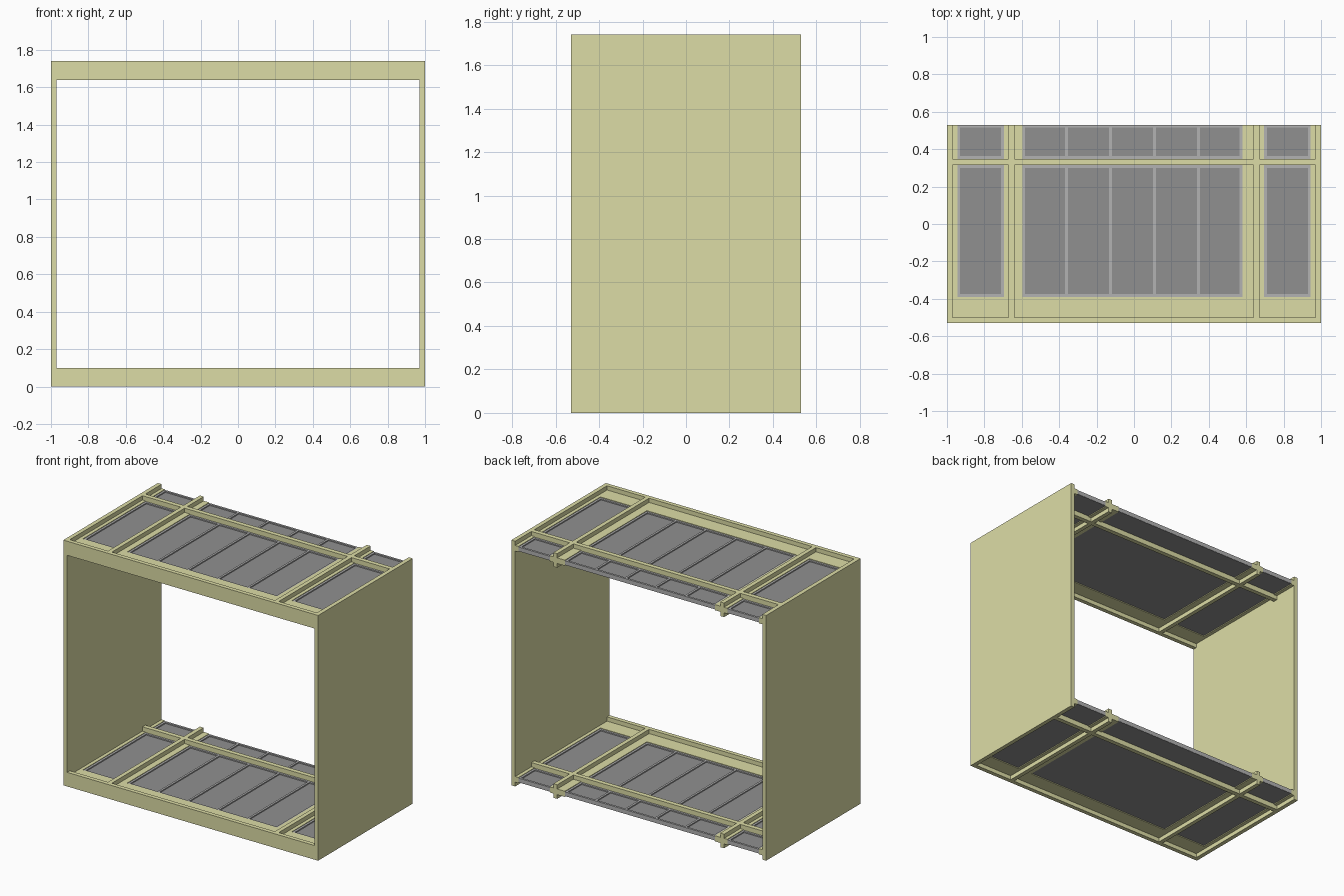
import bpy, bmesh
from mathutils import Vector

if "Cube" in bpy.data.objects:
    bpy.data.objects.remove(bpy.data.objects["Cube"])


def material(name, rgb):
    m = bpy.data.materials.new(name)
    m.diffuse_color = (*rgb, 1)
    m.use_nodes = True
    m.node_tree.nodes["Principled BSDF"].inputs["Base Color"].default_value = m.diffuse_color
    return m


WOOD = material("pale_wood", (0.72, 0.72, 0.38))
RIM = material("light_grey", (0.45, 0.45, 0.45))
PANE = material("dark_grey", (0.28, 0.28, 0.28))


def boxes(name, mat, spans):
    """One object made of boxes given as (x0, x1, y0, y1, z0, z1)."""
    bm = bmesh.new()
    for x0, x1, y0, y1, z0, z1 in spans:
        verts = bmesh.ops.create_cube(bm, size=1)["verts"]
        for v in verts:
            v.co = Vector(((x0 + x1) / 2 + v.co.x * (x1 - x0),
                           (y0 + y1) / 2 + v.co.y * (y1 - y0),
                           (z0 + z1) / 2 + v.co.z * (z1 - z0)))
    me = bpy.data.meshes.new(name)
    bm.to_mesh(me)
    bm.free()
    me.materials.append(mat)
    ob = bpy.data.objects.new(name, me)
    bpy.context.collection.objects.link(ob)
    return ob


def panel(name, x0, x1, y0, y1, z, fields):
    """Grey infill: dark slab with a raised rim and evenly spaced ribs."""
    w, lo, mid, hi = 0.015, z + 0.035, z + 0.058, z + 0.066
    boxes(name + "_pane", PANE, [(x0 + 0.002, x1 - 0.002, y0 + 0.002, y1 - 0.002, lo, mid)])
    bars = [(x0, x0 + w, y0, y1, lo + 0.001, hi), (x1 - w, x1, y0, y1, lo + 0.001, hi),
            (x0 + w, x1 - w, y0, y0 + w, lo + 0.001, hi),
            (x0 + w, x1 - w, y1 - w, y1, lo + 0.001, hi)]
    for i in range(1, fields):
        c = x0 + (x1 - x0) * i / fields
        bars.append((c - w / 2, c + w / 2, y0 + w, y1 - w, mid - 0.005, hi))
    boxes(name + "_rim", RIM, bars)


F, B = -0.53, 0.53            # front and back
H, T = 1.74, 0.1              # total height, deck height

# Side walls
for label, x0, x1 in (("left", -1, -0.97), ("right", 0.97, 1)):
    boxes(label + "_side_wall", WOOD, [(x0, x1, F, B, 0, H)])

# Two identical decks, bottom and top
for deck, z in (("bottom", 0), ("top", H - T)):
    f0, f1 = z + 0.03, z + 0.07    # ledge heights
    boxes(deck + "_front_rail", WOOD, [(-0.97, 0.97, F, -0.5, z, z + T)])
    boxes(deck + "_front_ledge", WOOD, [(-0.97, 0.97, -0.5, -0.39, f0, f1)])
    for label, x0, x1 in (("left", -0.97, -0.945), ("right", 0.945, 0.97)):
        boxes(f"{deck}_{label}_ledge", WOOD, [(x0, x1, -0.39, B, f0, f1)])

    # Plus-shaped dividers: upright web with side flanges
    for label, w0, w1, l0, l1 in (("left", -0.67, -0.64, -0.695, -0.597),
                                  ("right", 0.64, 0.67, 0.58, 0.695)):
        boxes(f"{deck}_{label}_divider", WOOD,
              [(w0, w1, -0.5, B, z, z + T),
               (l0, w0, -0.39, B, f0, f1), (w1, l1, -0.39, B, f0, f1)])

    # Cross beam near the back, between the walls and dividers
    boxes(deck + "_cross_beam", WOOD,
          [(a, b, 0.315, 0.348, z, z + T)
           for a, b in ((-0.97, -0.67), (-0.64, 0.64), (0.67, 0.97))])

    # Grey infill panels in front of and behind the cross beam
    for label, x0, x1, n in (("left", -0.945, -0.695, 1), ("middle", -0.597, 0.58, 5),
                             ("right", 0.695, 0.945, 1)):
        panel(f"{deck}_{label}_front_panel", x0, x1, -0.39, 0.315, z, n)
        panel(f"{deck}_{label}_back_panel", x0, x1, 0.348, B, z, n)
